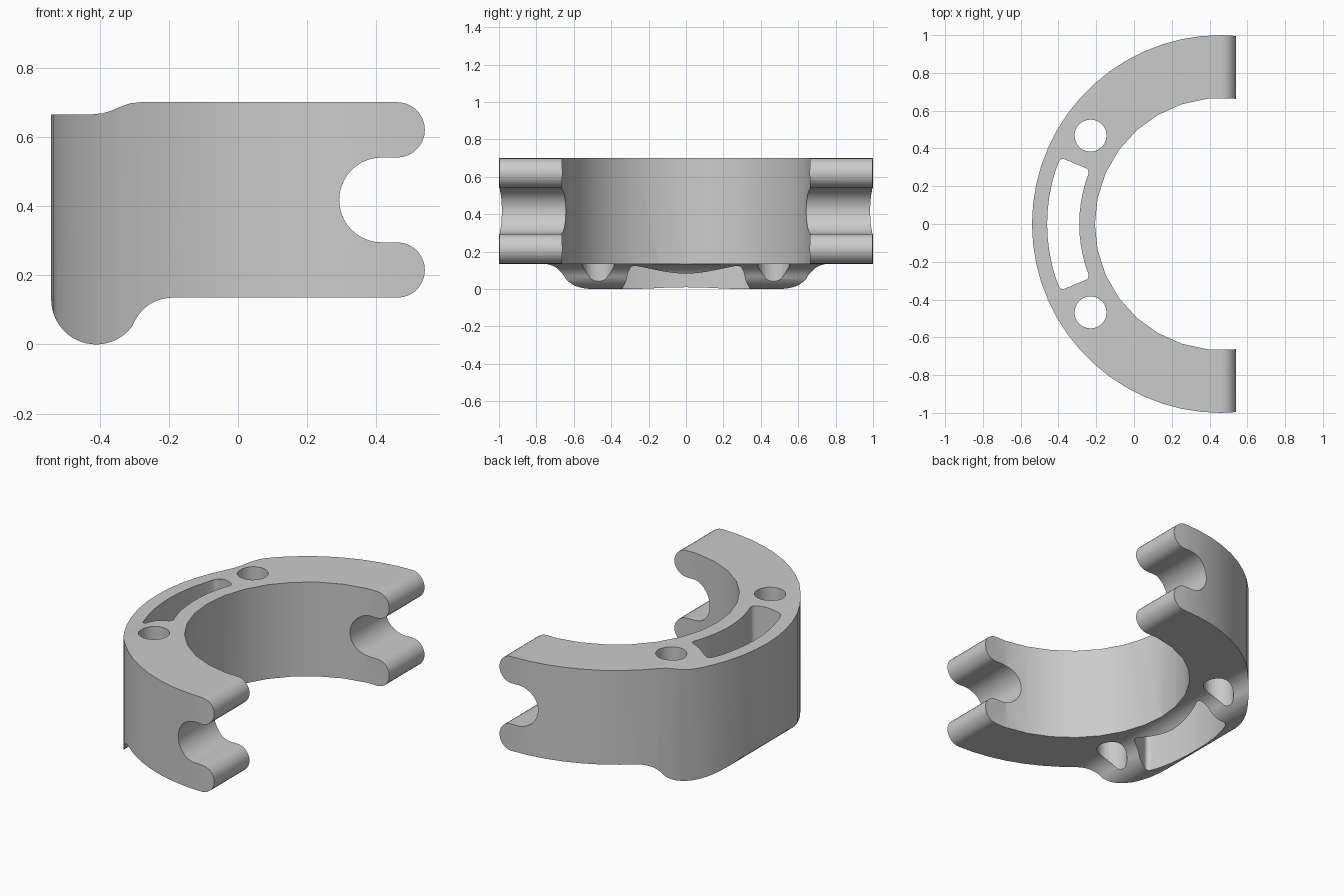
import bpy, bmesh
from math import cos, sin, radians, atan2
from mathutils import Vector

cube = bpy.data.objects.get("Cube")
if cube:
    bpy.data.objects.remove(cube, do_unlink=True)

CX = 0.46  # ring axis

grey = bpy.data.materials.new("plain grey")
grey.use_nodes = True
colour = (0.6, 0.6, 0.6, 1)
grey.diffuse_color = colour
grey.node_tree.nodes["Principled BSDF"].inputs["Base Color"].default_value = colour


def arc(cx, cy, r, start, end, n):
    """Points on an arc, angles in degrees."""
    angles = [radians(start + (end - start) * i / n) for i in range(n + 1)]
    return [(cx + r * cos(a), cy + r * sin(a)) for a in angles]


def prism(name, points, place, offset, bevel=0):
    """Extrude a closed outline along offset, optionally rounding sharp corners."""
    bm = bmesh.new()
    face = bm.faces.new([bm.verts.new(place(*p)) for p in points])
    ext = bmesh.ops.extrude_face_region(bm, geom=[face])
    moved = [v for v in ext["geom"] if isinstance(v, bmesh.types.BMVert)]
    bmesh.ops.translate(bm, vec=offset, verts=moved)
    bmesh.ops.recalc_face_normals(bm, faces=bm.faces)
    if bevel:
        axis = Vector(offset).normalized()
        sharp = [e for e in bm.edges if e.calc_face_angle(0) > radians(50)
                 and abs((e.verts[0].co - e.verts[1].co).normalized().dot(axis)) > 0.9]
        bmesh.ops.bevel(bm, geom=sharp, offset=bevel, segments=5,
                        profile=0.5, affect='EDGES')
    mesh = bpy.data.meshes.new(name)
    bm.to_mesh(mesh)
    bm.free()
    mesh.materials.append(grey)
    obj = bpy.data.objects.new(name, mesh)
    bpy.context.collection.objects.link(obj)
    return obj


def upright(name, points, bevel=0):
    return prism(name, points, lambda x, y: (x, y, -0.2), (0, 0, 1.2), bevel)


# Side profile: stepped top, two rounded fingers, round groove, bottom bulge
profile = [(-0.56, 0.665), (-0.42, 0.665), (-0.39, 0.668), (-0.365, 0.676),
           (-0.335, 0.689), (-0.31, 0.697), (-0.28, 0.70)]
profile += arc(0.46, 0.62, 0.08, 90, -90, 14)
profile += arc(0.415, 0.4175, 0.1225, 90, 270, 20)
profile += arc(0.46, 0.215, 0.08, 90, -90, 14)
profile += arc(-0.19, 0.014, 0.121, 90, 152.2, 8)
profile += arc(-0.41, 0.13, 0.13, -27.8, -180, 18)[1:]
profile += [(-0.54, 0.14), (-0.56, 0.14)]
bracket = prism("half_ring_bracket", profile, lambda x, z: (x, -1.2, z), (0, 2.4, 0))

# Ring outline and openings
outer = upright("outer_cylinder", arc(CX, 0, 1.0, 0, 354, 59))
inner = upright("inner_bore", arc(CX, 0, 0.667, 0, 348, 29))
slot = upright("slot_cutter", arc(CX, 0, 0.92, 157.5, 202.5, 10)
               + arc(CX, 0, 0.75, 202.5, 157.5, 10), bevel=0.025)
cutters = [(outer, 'INTERSECT'), (inner, 'DIFFERENCE'), (slot, 'DIFFERENCE')]
for name, side in (("left_hole", 1), ("right_hole", -1)):
    hole = upright(name, arc(-0.23, 0.468 * side, 0.085, 0, 345, 23))
    cutters.append((hole, 'DIFFERENCE'))

bpy.ops.object.select_all(action='DESELECT')
bpy.context.view_layer.objects.active = bracket
bracket.select_set(True)
for cutter, operation in cutters:
    cutter.hide_render = True
    mod = bracket.modifiers.new(cutter.name, 'BOOLEAN')
    mod.operation = operation
    mod.solver = 'EXACT'
    mod.object = cutter
    bpy.ops.object.modifier_apply(modifier=mod.name)
    bpy.data.objects.remove(cutter, do_unlink=True)

bpy.ops.object.shade_smooth_by_angle(angle=radians(30))
